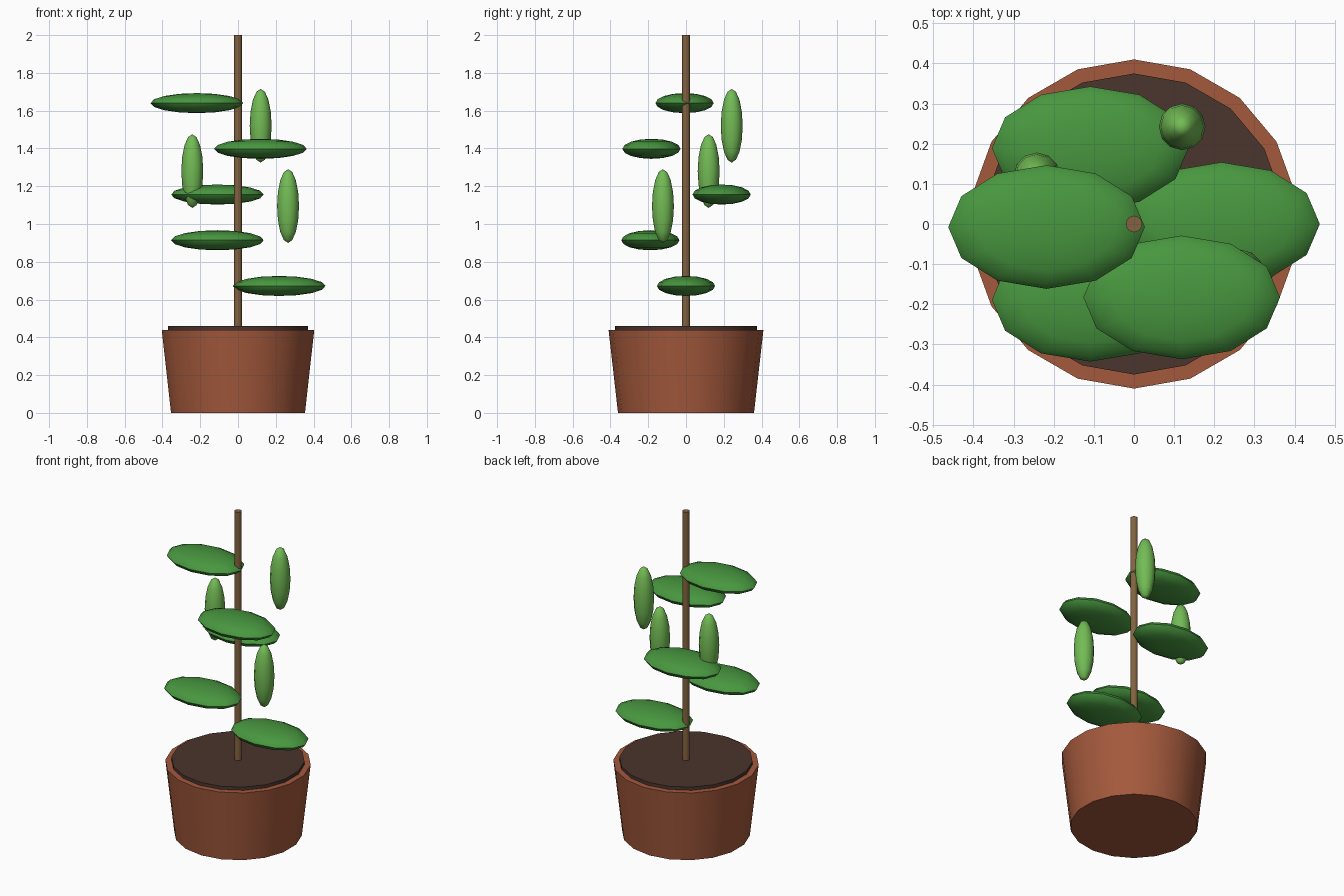
import bpy
import math

cube = bpy.data.objects.get("Cube")
if cube:
    bpy.data.objects.remove(cube, do_unlink=True)


def material(name, rgb):
    mat = bpy.data.materials.new(name)
    mat.use_nodes = True
    mat.diffuse_color = (*rgb, 1)
    mat.node_tree.nodes["Principled BSDF"].inputs["Base Color"].default_value = (*rgb, 1)
    return mat


terracotta = material("terracotta", (0.37, 0.10, 0.045))
earth = material("dark earth", (0.07, 0.035, 0.026))
bark = material("brown bark", (0.23, 0.125, 0.05))
leaf_green = material("leaf green", (0.065, 0.31, 0.05))
pod_green = material("light pod green", (0.17, 0.50, 0.09))


def finish(name, mat):
    obj = bpy.context.object
    obj.name = name
    obj.data.materials.append(mat)
    bpy.ops.object.transform_apply(location=False, rotation=False, scale=True)
    bpy.ops.object.shade_smooth_by_angle(angle=math.radians(50))
    return obj


def tapered(name, mat, sides, r_bottom, r_top, z_bottom, z_top):
    bpy.ops.mesh.primitive_cone_add(
        vertices=sides, radius1=r_bottom, radius2=r_top,
        depth=z_top - z_bottom, location=(0, 0, (z_bottom + z_top) / 2))
    return finish(name, mat)


def ellipsoid(name, mat, centre, radii):
    bpy.ops.mesh.primitive_uv_sphere_add(segments=12, ring_count=8, radius=1, location=centre)
    bpy.context.object.scale = radii
    return finish(name, mat)


# Pot, soil and stem
tapered("pot", terracotta, 18, 0.36, 0.41, 0, 0.44)
tapered("soil", earth, 18, 0.375, 0.375, 0.40, 0.46)
tapered("stem", bark, 10, 0.021, 0.021, 0.42, 2.0)

# Flat leaves, evenly spaced up the stem and turned around it
for i, angle in enumerate((0, 240, 120, 303, 182)):
    a = math.radians(angle)
    centre = (0.218 * math.cos(a), 0.218 * math.sin(a), 0.672 + i * 0.242)
    ellipsoid(f"leaf_{i + 1}", leaf_green, centre, (0.245, 0.154, 0.053))

# Upright hanging pods
for i, centre in enumerate(((0.265, -0.122, 1.095), (-0.242, 0.12, 1.28), (0.12, 0.242, 1.52))):
    ellipsoid(f"pod_{i + 1}", pod_green, centre, (0.058, 0.058, 0.195))
